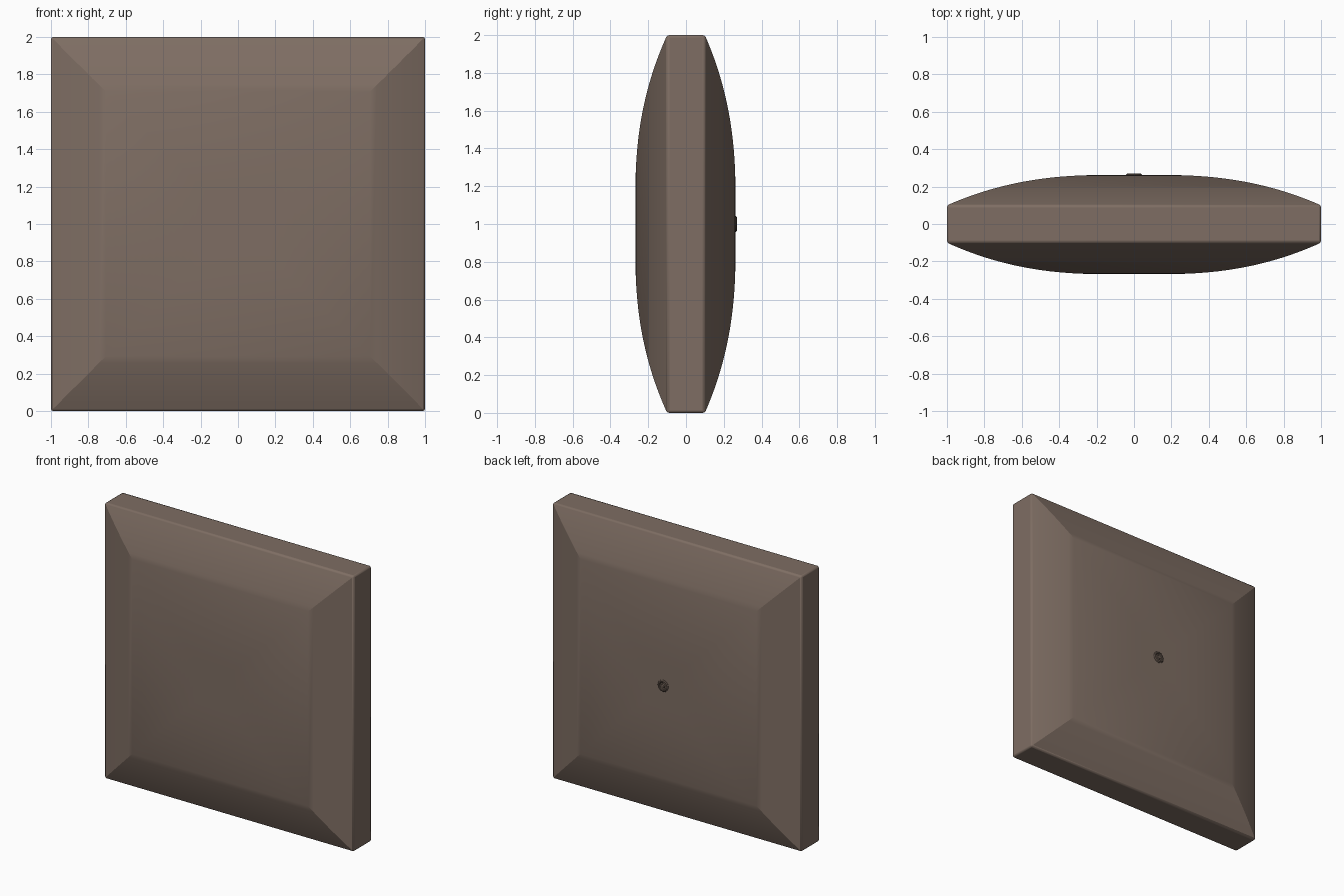
import bpy, bmesh, math

if "Cube" in bpy.data.objects:
    bpy.data.objects.remove(bpy.data.objects["Cube"])

def material(name, rgb):
    m = bpy.data.materials.new(name)
    m.diffuse_color = (*rgb, 1)
    m.use_nodes = True
    m.node_tree.nodes["Principled BSDF"].inputs["Base Color"].default_value = m.diffuse_color
    return m

def finish(bm, name, mat, angle):
    bmesh.ops.recalc_face_normals(bm, faces=bm.faces)
    me = bpy.data.meshes.new(name)
    bm.to_mesh(me)
    bm.free()
    ob = bpy.data.objects.new(name, me)
    bpy.context.collection.objects.link(ob)
    me.materials.append(mat)
    bpy.ops.object.select_all(action='DESELECT')
    ob.select_set(True)
    bpy.context.view_layer.objects.active = ob
    bpy.ops.object.shade_smooth_by_angle(angle=math.radians(angle))
    return ob

def loft(profile, sides, centre_z, turn):
    """Stack regular rings of (radius, y) along the y axis and cap both ends."""
    bm = bmesh.new()
    rings = []
    for r, y in profile:
        rings.append([bm.verts.new((r * math.cos(turn + 2 * math.pi * i / sides), y,
                                    centre_z + r * math.sin(turn + 2 * math.pi * i / sides)))
                      for i in range(sides)])
    for a, b in zip(rings, rings[1:]):
        for i in range(sides):
            j = (i + 1) % sides
            bm.faces.new((a[i], a[j], b[j], b[i]))
    bm.faces.new(rings[0])
    bm.faces.new(rings[-1])
    return bm

brown = material("brown", (0.21, 0.155, 0.125))
dark = material("dark_brown", (0.13, 0.095, 0.075))

# Cushion panel: square rings swelling from the rim to a nearly flat centre
STEPS = 24
def half(depth):
    pts = []
    for k in range(STEPS + 1):
        d = 0.12 + 0.88 * k / STEPS
        t = max(0, (d - 0.15) / 0.85)
        pts.append((d * math.sqrt(2), depth - (depth - 0.10) * t ** 2.3))
    return pts

profile = [(r, -y) for r, y in half(0.268)] + half(0.262)[::-1]
panel = finish(loft(profile, 4, 1.0, math.pi / 4), "cushion_panel", brown, 20)

# Softened rim
bev = panel.modifiers.new("rim", 'BEVEL')
bev.width = 0.012
bev.segments = 2
bev.limit_method = 'ANGLE'
bev.angle_limit = math.radians(50)

# Small button in the middle of the back: raised ring round a low boss
ring = [(0.045, 0.255), (0.043, 0.264), (0.036, 0.269), (0.029, 0.268),
        (0.025, 0.263), (0.016, 0.263), (0.012, 0.268), (0.005, 0.270)]
finish(loft(ring, 12, 1.0, 0), "back_button", dark, 30)
